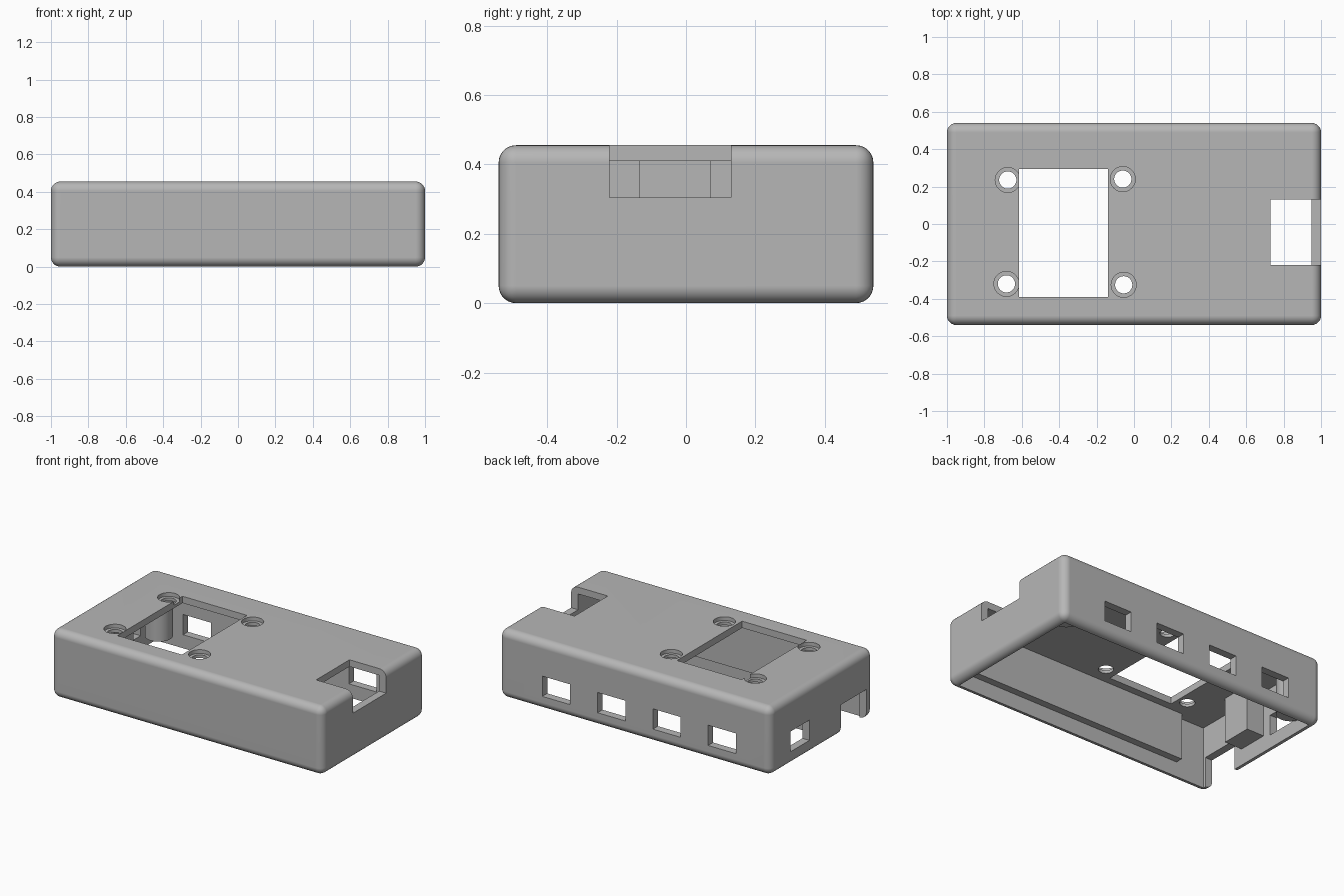
import bpy
import bmesh
import math
from mathutils import Matrix, Vector

default_cube = bpy.data.objects.get("Cube")
if default_cube:
    bpy.data.objects.remove(default_cube, do_unlink=True)

HEIGHT, ROOF, WALL = 0.455, 0.41, 0.052
HALF_X, HALF_Y, FILLET = 1.0, 0.54, 0.05
IN_X, IN_Y = HALF_X - WALL, HALF_Y - WALL

# Single plastic colour
plastic = bpy.data.materials.new("grey_plastic")
plastic.use_nodes = True
colour = (0.47, 0.47, 0.47, 1.0)
plastic.diffuse_color = colour
plastic.node_tree.nodes["Principled BSDF"].inputs["Base Color"].default_value = colour


def make_object(name, bm):
    mesh = bpy.data.meshes.new(name)
    bm.to_mesh(mesh)
    bm.free()
    mesh.materials.append(plastic)
    obj = bpy.data.objects.new(name, mesh)
    bpy.context.collection.objects.link(obj)
    return obj


def box(name, x, y, z, fillet=0.0):
    """Box from (low, high) ranges, optionally with rounded edges."""
    bm = bmesh.new()
    size = [r[1] - r[0] for r in (x, y, z)]
    centre = Vector([(r[0] + r[1]) / 2 for r in (x, y, z)])
    matrix = Matrix.Translation(centre) @ Matrix.Diagonal((*size, 1))
    bmesh.ops.create_cube(bm, size=1, matrix=matrix)
    if fillet:
        bmesh.ops.bevel(bm, geom=bm.edges[:], offset=fillet, segments=7,
                        profile=0.5, affect='EDGES')
    return make_object(name, bm)


def cylinder(name, x, y, z, radius):
    bm = bmesh.new()
    matrix = Matrix.Translation((x, y, (z[0] + z[1]) / 2))
    bmesh.ops.create_cone(bm, cap_ends=True, segments=40, radius1=radius,
                          radius2=radius, depth=z[1] - z[0], matrix=matrix)
    return make_object(name, bm)


def activate(obj):
    bpy.ops.object.select_all(action='DESELECT')
    obj.select_set(True)
    bpy.context.view_layer.objects.active = obj


def cut(target, cutter):
    cutter.hide_render = True
    activate(target)
    mod = target.modifiers.new("cut", 'BOOLEAN')
    mod.operation = 'DIFFERENCE'
    mod.solver = 'EXACT'
    mod.object = cutter
    bpy.ops.object.modifier_apply(modifier=mod.name)
    bpy.data.objects.remove(cutter, do_unlink=True)


def smooth(obj):
    activate(obj)
    bpy.ops.object.shade_smooth_by_angle(angle=math.radians(30))
    mod = obj.modifiers.new("flat_face_normals", 'WEIGHTED_NORMAL')
    mod.keep_sharp = True


# Rounded shell, hollow and open underneath
shell = box("case_shell", (-HALF_X, HALF_X), (-HALF_Y, HALF_Y), (0, HEIGHT), FILLET)
cut(shell, box("cavity", (-IN_X, IN_X), (-IN_Y, IN_Y), (-0.2, ROOF)))

# Display opening in the roof and corner notch through roof and side wall
cut(shell, box("display_opening", (-0.615, -0.14), (-0.39, 0.295), (0.3, 0.6)))
cut(shell, box("side_notch", (0.73, 1.2), (-0.22, 0.13), (0.305, 0.6)))

# Row of port windows in the back wall
for i in range(4):
    left = 0.475 - 0.407 * i
    cut(shell, box("back_port", (left, left + 0.205), (0.4, 0.7), (0.09, 0.225)))

# Window and bottom slot in the end wall
cut(shell, box("end_port", (-1.2, -0.9), (0.13, 0.33), (0.09, 0.225)))
cut(shell, box("end_slot", (-1.2, -0.9), (-0.47, -0.2), (-0.2, 0.2)))

# Counterbored screw holes around the display
for x, y in ((-0.675, 0.235), (-0.06, 0.24), (-0.682, -0.32), (-0.055, -0.325)):
    cut(shell, cylinder("counterbore", x, y, (HEIGHT - 0.025, 0.6), 0.067))
    cut(shell, cylinder("screw_hole", x, y, (0.3, 0.6), 0.046))
smooth(shell)

# Inner rail along the front wall and block on the end wall
box("front_inner_rail", (-0.74, 0.9), (-IN_Y - 0.01, -0.44), (0.10, ROOF + 0.01))
box("end_inner_block", (-IN_X - 0.01, -0.82), (-0.135, 0.07), (0.11, ROOF + 0.01))

# Round posts in the two back corners
for side, x in (("left", 0.87), ("right", -0.87)):
    smooth(cylinder(side + "_corner_post", x, 0.41, (0.08, ROOF + 0.01), 0.085))
